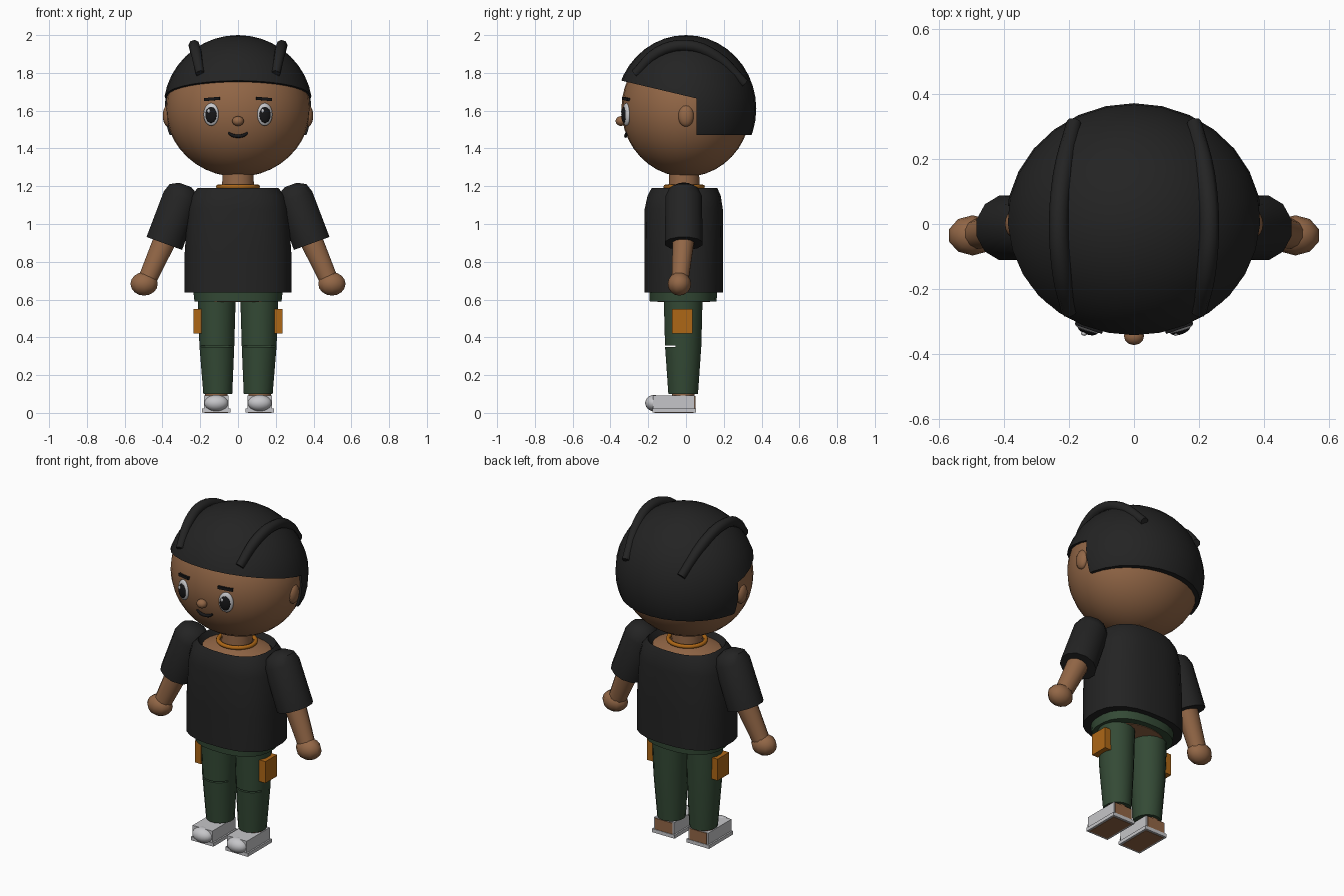
import bpy, bmesh, math
from mathutils import Matrix, Vector

cube = bpy.data.objects.get("Cube")
if cube:
    bpy.data.objects.remove(cube, do_unlink=True)


def material(name, r, g, b):
    m = bpy.data.materials.new(name)
    m.use_nodes = True
    m.diffuse_color = (r, g, b, 1)
    node = m.node_tree.nodes["Principled BSDF"]
    node.inputs["Base Color"].default_value = (r, g, b, 1)
    node.inputs["Roughness"].default_value = 0.8
    return m


SKIN = material("brown skin", 0.29, 0.135, 0.062)
BLACK = material("soft black", 0.017, 0.017, 0.017)
INK = material("dark ink", 0.008, 0.008, 0.009)
GREEN = material("forest green", 0.034, 0.068, 0.036)
ORANGE = material("orange", 0.42, 0.135, 0.008)
GREY = material("pale grey", 0.56, 0.56, 0.58)


def smooth(ob, angle=40):
    bpy.ops.object.select_all(action='DESELECT')
    ob.select_set(True)
    bpy.context.view_layer.objects.active = ob
    bpy.ops.object.shade_smooth_by_angle(angle=math.radians(angle))


def finish(name, bm, mat, angle=40):
    bmesh.ops.recalc_face_normals(bm, faces=bm.faces)
    mesh = bpy.data.meshes.new(name)
    bm.to_mesh(mesh)
    bm.free()
    ob = bpy.data.objects.new(name, mesh)
    bpy.context.collection.objects.link(ob)
    mesh.materials.append(mat)
    if angle:
        smooth(ob, angle)
    return ob


def ball(name, loc, radii, mat, turn=0, seg=24, rings=16):
    bm = bmesh.new()
    m = (Matrix.Translation(loc) @ Matrix.Rotation(turn, 4, 'Z')
         @ Matrix.Diagonal((*radii, 1)))
    bmesh.ops.create_uvsphere(bm, u_segments=seg, v_segments=rings, radius=1, matrix=m)
    return finish(name, bm, mat, 60)


def box(name, loc, size, mat, turn=0, roll=0):
    bm = bmesh.new()
    m = (Matrix.Translation(loc) @ Matrix.Rotation(turn, 4, 'Z')
         @ Matrix.Rotation(roll, 4, 'Y') @ Matrix.Diagonal((*size, 1)))
    bmesh.ops.create_cube(bm, size=1, matrix=m)
    return finish(name, bm, mat, 0)


def loft(name, rings, mat, n=16, tilt=0, power=2, caps=(True, True), angle=40):
    """Skin rings of (x, y, z, rx, ry); tilt leans each ring about y."""
    bm = bmesh.new()
    loops = []
    for x, y, z, rx, ry in rings:
        loop = []
        for i in range(n):
            a = math.tau * (i + 0.5) / n
            c, s = math.cos(a), math.sin(a)
            p = Vector((rx * math.copysign(abs(c) ** (2 / power), c),
                        ry * math.copysign(abs(s) ** (2 / power), s), 0))
            loop.append(bm.verts.new(Matrix.Rotation(tilt, 3, 'Y') @ p + Vector((x, y, z))))
        loops.append(loop)
    for a, b in zip(loops, loops[1:]):
        for i in range(n):
            j = (i + 1) % n
            bm.faces.new((a[i], a[j], b[j], b[i]))
    for use, loop in zip(caps, (loops[0], loops[-1])):
        if use:
            bm.faces.new(loop)
    return finish(name, bm, mat, angle)


def tube(name, points, radius, mat, taper=1.0, closed=False):
    cu = bpy.data.curves.new(name, 'CURVE')
    cu.dimensions = '3D'
    cu.bevel_depth = radius
    cu.bevel_resolution = 2
    cu.resolution_u = 4
    cu.use_fill_caps = True
    sp = cu.splines.new('BEZIER')
    sp.bezier_points.add(len(points) - 1)
    sp.use_cyclic_u = closed
    for i, (bp, co) in enumerate(zip(sp.bezier_points, points)):
        bp.co = co
        bp.handle_left_type = bp.handle_right_type = 'AUTO'
        if i in (0, len(points) - 1):
            bp.radius = taper
    cu.materials.append(mat)
    ob = bpy.data.objects.new(name, cu)
    bpy.context.collection.objects.link(ob)
    bpy.ops.object.select_all(action='DESELECT')
    ob.select_set(True)
    bpy.context.view_layer.objects.active = ob
    bpy.ops.object.convert(target='MESH')
    smooth(bpy.context.object, 50)


def cut(ob, cutter):
    mod = ob.modifiers.new("cut", 'BOOLEAN')
    mod.operation = 'DIFFERENCE'
    mod.solver = 'EXACT'
    mod.object = cutter
    bpy.context.view_layer.objects.active = ob
    bpy.ops.object.modifier_apply(modifier=mod.name)
    bpy.data.objects.remove(cutter, do_unlink=True)


# Head and face
ball("head", (0, 0, 1.61), (0.382, 0.342, 0.36), SKIN, seg=32, rings=20)
ball("nose", (0, -0.345, 1.545), (0.031, 0.028, 0.026), SKIN, seg=12, rings=8)
tube("mouth", [(-0.052, -0.316, 1.483), (-0.028, -0.318, 1.469), (0, -0.319, 1.465),
               (0.028, -0.318, 1.469), (0.052, -0.316, 1.483)], 0.009, INK, 0.6)

# Hair cap, trimmed along the forehead, temples and nape
hair = ball("hair", (0, 0, 1.61), (0.395, 0.372, 0.39), BLACK, seg=28, rings=20)
bm = bmesh.new()
profile = [(-0.6, 1.82), (0.055, 1.665), (0.055, 1.47), (0.6, 1.47), (0.6, 1), (-0.6, 1)]
face = bm.faces.new([bm.verts.new((-0.6, y, z)) for y, z in profile])
side = bmesh.ops.extrude_face_region(bm, geom=[face])["geom"]
bmesh.ops.translate(bm, vec=(1.2, 0, 0),
                    verts=[v for v in side if isinstance(v, bmesh.types.BMVert)])
cut(hair, finish("hair_cutter", bm, BLACK, 0))
smooth(hair, 40)

# Neck, body and necklace
loft("neck", [(0, -0.01, 1.15, 0.088, 0.085), (0, -0.01, 1.3, 0.082, 0.08)], SKIN)
loft("torso", [(0, -0.012, 0.587, 0.19, 0.14), (0, -0.012, 0.9, 0.23, 0.17),
               (0, -0.01, 1.155, 0.2, 0.165), (0, -0.01, 1.19, 0.09, 0.085)], SKIN, 24)
tube("necklace", [(0.105 * math.cos(a), -0.01 + 0.098 * math.sin(a), 1.197)
                  for a in (i * math.tau / 12 for i in range(12))], 0.012, ORANGE, closed=True)

# Shirt body with an open rolled neckline
loft("shirt", [(0, -0.012, 0.638, 0.285, 0.21), (0, -0.012, 0.85, 0.284, 0.21),
               (0, -0.012, 1.08, 0.268, 0.208), (0, -0.01, 1.15, 0.25, 0.195),
               (0, -0.008, 1.19, 0.215, 0.175), (0, -0.008, 1.15, 0.195, 0.155)],
     BLACK, 24, power=2.5, caps=(True, False))
loft("waistband", [(0, -0.015, 0.59, 0.232, 0.178), (0, -0.015, 0.66, 0.24, 0.182)],
     GREEN, 24, power=2.4)

for s, word in ((1, "left_"), (-1, "right_")):
    # Eyes, brows and ears
    turn = s * math.radians(19)
    ball(word + "eye", (s * 0.142, -0.316, 1.58), (0.042, 0.018, 0.06), GREY, turn)
    ball(word + "pupil", (s * 0.143, -0.327, 1.578), (0.031, 0.013, 0.043), INK, turn)
    ball(word + "eye_glint", (s * 0.143 - 0.012, -0.338, 1.598), (0.009, 0.006, 0.011),
         GREY, turn, 10, 8)
    box(word + "brow", (s * 0.136, -0.313, 1.662), (0.086, 0.024, 0.016), INK, turn, s * 0.08)
    ball(word + "ear", (s * 0.37, 0, 1.573), (0.028, 0.042, 0.058), SKIN, 0, 16, 12)

    # Raised strand running over the hair
    tube(word + "hair_strand", [(s * 0.2, -0.27, 1.795), (s * 0.222, -0.15, 1.908),
                                (s * 0.232, 0, 1.945), (s * 0.22, 0.15, 1.893),
                                (s * 0.185, 0.31, 1.745)], 0.03, BLACK, 0.8)

    # Sleeve, forearm and hand
    lean = -s * math.radians(20)
    loft(word + "sleeve", [(s * 0.39, -0.012, 0.897, 0.104, 0.103),
                           (s * 0.302, -0.012, 1.14, 0.1, 0.1),
                           (s * 0.289, -0.012, 1.185, 0.08, 0.078),
                           (s * 0.28, -0.012, 1.207, 0.035, 0.04)],
         BLACK, 12, lean)
    loft(word + "forearm", [(s * 0.485, -0.032, 0.695, 0.05, 0.046),
                            (s * 0.38, -0.012, 0.93, 0.064, 0.06)], SKIN, 12, lean)
    ball(word + "hand", (s * 0.497, -0.035, 0.683), (0.076, 0.062, 0.062), SKIN, 0, 10, 8)

    # Trouser leg with a slit knee, and its pocket
    leg = loft(word + "trouser_leg", [(s * 0.107, -0.015, 0.1, 0.078, 0.08),
                                      (s * 0.112, -0.015, 0.355, 0.094, 0.098),
                                      (s * 0.113, -0.015, 0.62, 0.103, 0.105)], GREEN, 16)
    cut(leg, box("knee_cutter", (s * 0.11, -0.155, 0.354), (0.3, 0.2, 0.008), GREEN))
    box(word + "pocket", (s * 0.215, -0.02, 0.485), (0.042, 0.11, 0.13), ORANGE)

    # Ankle and shoe with exposed heel and underside
    x = s * 0.115
    loft(word + "ankle", [(x, -0.015, 0.06, 0.06, 0.06), (x, -0.015, 0.13, 0.06, 0.06)], SKIN)
    box(word + "shoe_sole", (x, -0.063, 0.0125), (0.15, 0.23, 0.021), GREY)
    box(word + "shoe_upper", (x, -0.065, 0.055), (0.132, 0.22, 0.075), GREY)
    ball(word + "shoe_toe", (x, -0.17, 0.052), (0.064, 0.046, 0.043), GREY, 0, 20, 12)
    box(word + "heel_patch", (x, 0.046, 0.056), (0.115, 0.006, 0.068), SKIN)
    box(word + "underside_patch", (x, -0.063, 0.003), (0.125, 0.205, 0.006), SKIN)
